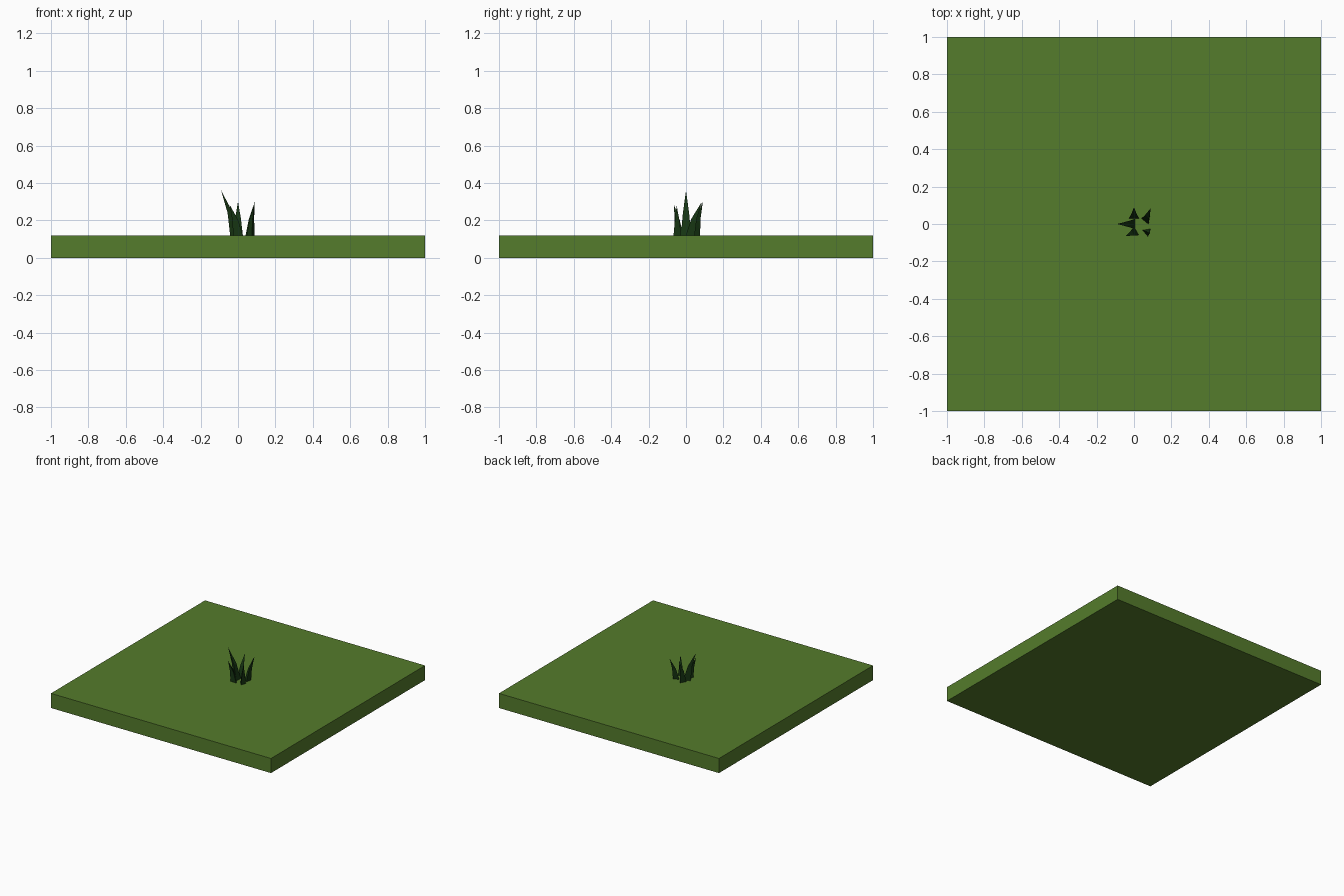
import bpy, bmesh, math

if "Cube" in bpy.data.objects:
    bpy.data.objects.remove(bpy.data.objects["Cube"])


def material(name, rgb):
    m = bpy.data.materials.new(name)
    m.diffuse_color = (*rgb, 1)
    m.use_nodes = True
    m.node_tree.nodes["Principled BSDF"].inputs["Base Color"].default_value = m.diffuse_color
    return m


turf_green = material("turf_green", (0.09, 0.20, 0.025))
blade_green = material("blade_green", (0.008, 0.035, 0.006))
TOP = 0.12

# Square slab of turf
bpy.ops.mesh.primitive_cube_add(size=2, location=(0, 0, TOP / 2))
turf = bpy.context.object
turf.name = "turf_slab"
turf.scale.z = TOP / 2
turf.data.materials.append(turf_green)


def blade(name, base, tip, radius, angle, bend=0.33):
    """Three-sided grass blade: base ring, narrower bent ring, sharp tip."""
    bm = bmesh.new()
    rings = []
    for t, lean, r in ((0, 0, radius), (0.5, bend, radius * 0.6)):
        cx = base[0] + (tip[0] - base[0]) * lean
        cy = base[1] + (tip[1] - base[1]) * lean
        z = TOP + (tip[2] - TOP) * t
        rings.append([bm.verts.new((cx + r * math.cos(angle + k * math.tau / 3),
                                    cy + r * math.sin(angle + k * math.tau / 3), z))
                      for k in range(3)])
    point = bm.verts.new(tip)
    low, mid = rings
    for k in range(3):
        n = (k + 1) % 3
        bm.faces.new((low[k], low[n], mid[n], mid[k]))
        bm.faces.new((mid[k], mid[n], point))
    bm.faces.new(low[::-1])
    mesh = bpy.data.meshes.new(name)
    bm.to_mesh(mesh)
    bm.free()
    mesh.materials.append(blade_green)
    bpy.context.collection.objects.link(bpy.data.objects.new(name, mesh))


# Tuft of grass blades leaning outward
blade("blade_left", (-0.01, 0.0), (-0.09, 0.0, 0.36), 0.032, math.pi)
blade("blade_back", (0.0, 0.045), (0.0, 0.09, 0.30), 0.03, math.pi / 2)
blade("blade_front", (0.0, -0.045), (-0.045, -0.065, 0.285), 0.03, math.radians(90))
blade("blade_right_back", (0.068, 0.025), (0.09, 0.085, 0.30), 0.028, math.radians(50))
blade("blade_right_front", (0.07, -0.042), (0.085, -0.05, 0.28), 0.025, math.radians(-80))
